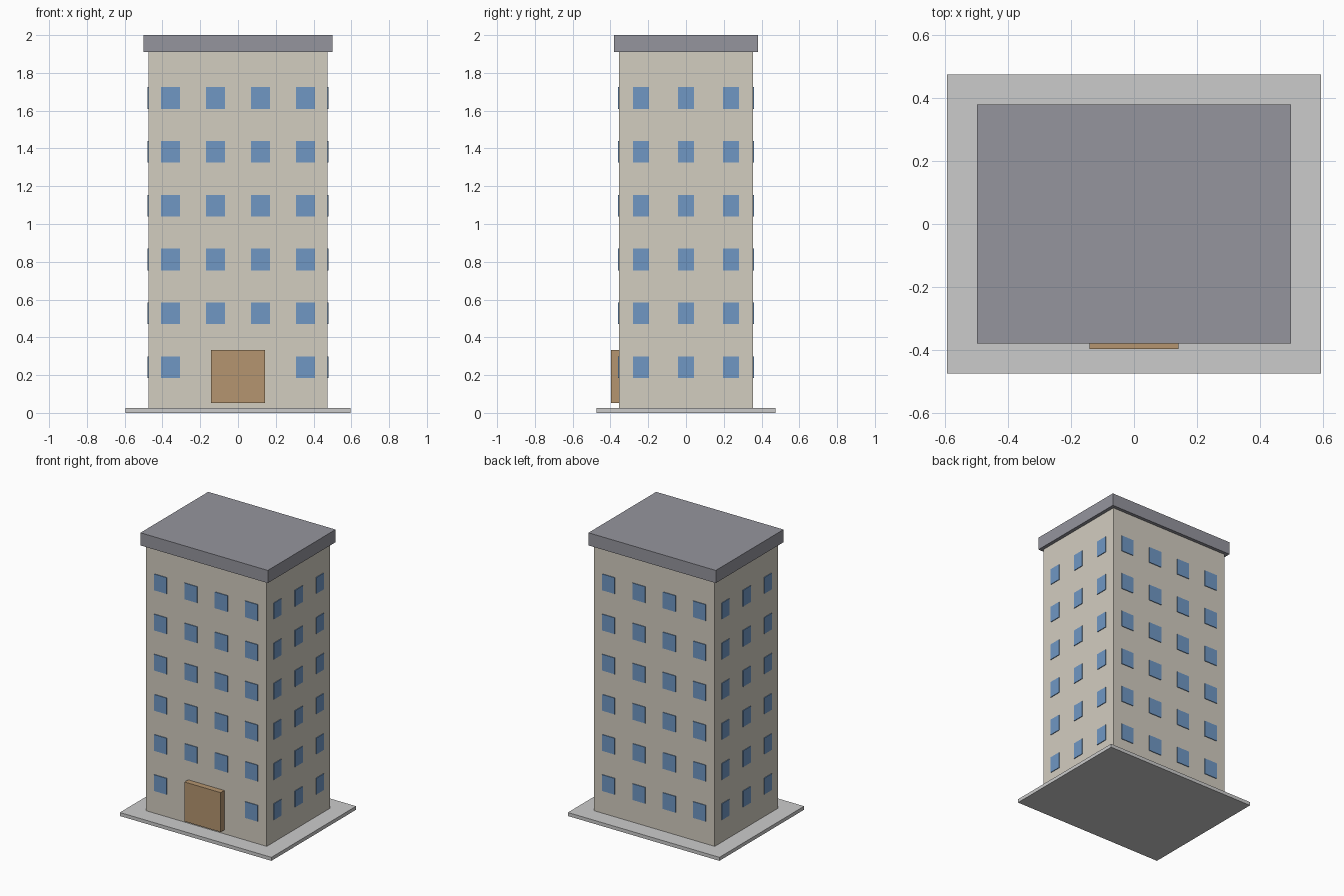
import bpy
import bmesh
from mathutils import Matrix, Vector

if "Cube" in bpy.data.objects:
    bpy.data.objects.remove(bpy.data.objects["Cube"])


def material(name, rgb):
    mat = bpy.data.materials.new(name)
    mat.diffuse_color = (*rgb, 1.0)
    mat.use_nodes = True
    mat.node_tree.nodes["Principled BSDF"].inputs["Base Color"].default_value = mat.diffuse_color
    return mat


def boxes(name, specs, mat=None):
    """One object made of boxes given as (centre, size)."""
    bm = bmesh.new()
    for centre, size in specs:
        m = Matrix.Translation(centre) @ Matrix.Diagonal(Vector((*size, 1.0)))
        bmesh.ops.create_cube(bm, size=1.0, matrix=m)
    mesh = bpy.data.meshes.new(name)
    bm.to_mesh(mesh)
    bm.free()
    obj = bpy.data.objects.new(name, mesh)
    bpy.context.collection.objects.link(obj)
    if mat:
        mesh.materials.append(mat)
    return obj


wall = material("wall", (0.65, 0.61, 0.53))
glass = material("glass", (0.16, 0.31, 0.55))
wood = material("wood", (0.46, 0.30, 0.16))
slate = material("slate", (0.30, 0.30, 0.34))
HX, HY = 0.475, 0.356           # half width and depth of the tower
WIN_H, PROUD = 0.115, 0.005     # window height, projection from the wall

# Ground slab, tower, roof and entrance
boxes("base_slab", [((0, 0, 0.0125), (1.19, 0.95, 0.025))])
boxes("tower", [((0, 0, 0.96), (2 * HX, 2 * HY, 1.90))], wall)
boxes("roof", [((0, 0, 1.955), (1.0, 0.76, 0.09))], slate)
boxes("entrance_door", [((0, -0.3745, 0.193), (0.284, 0.045, 0.28))], wood)

# Windows: six floors, four per wide face, three per side
floors = [0.242 + 0.285 * i for i in range(6)]
columns = [-0.357 + 0.238 * i for i in range(4)]
rows = [-0.238, 0.0, 0.238]

for name, side in (("front_windows", -1), ("back_windows", 1)):
    boxes(name, [((x, side * HY, z), (0.10, 2 * PROUD, WIN_H))
                 for i, z in enumerate(floors) for x in columns
                 if not (side < 0 and i == 0 and abs(x) < 0.2)], glass)

for name, side in (("left_windows", -1), ("right_windows", 1)):
    boxes(name, [((side * HX, y, z), (2 * PROUD, 0.085, WIN_H))
                 for z in floors for y in rows], glass)
